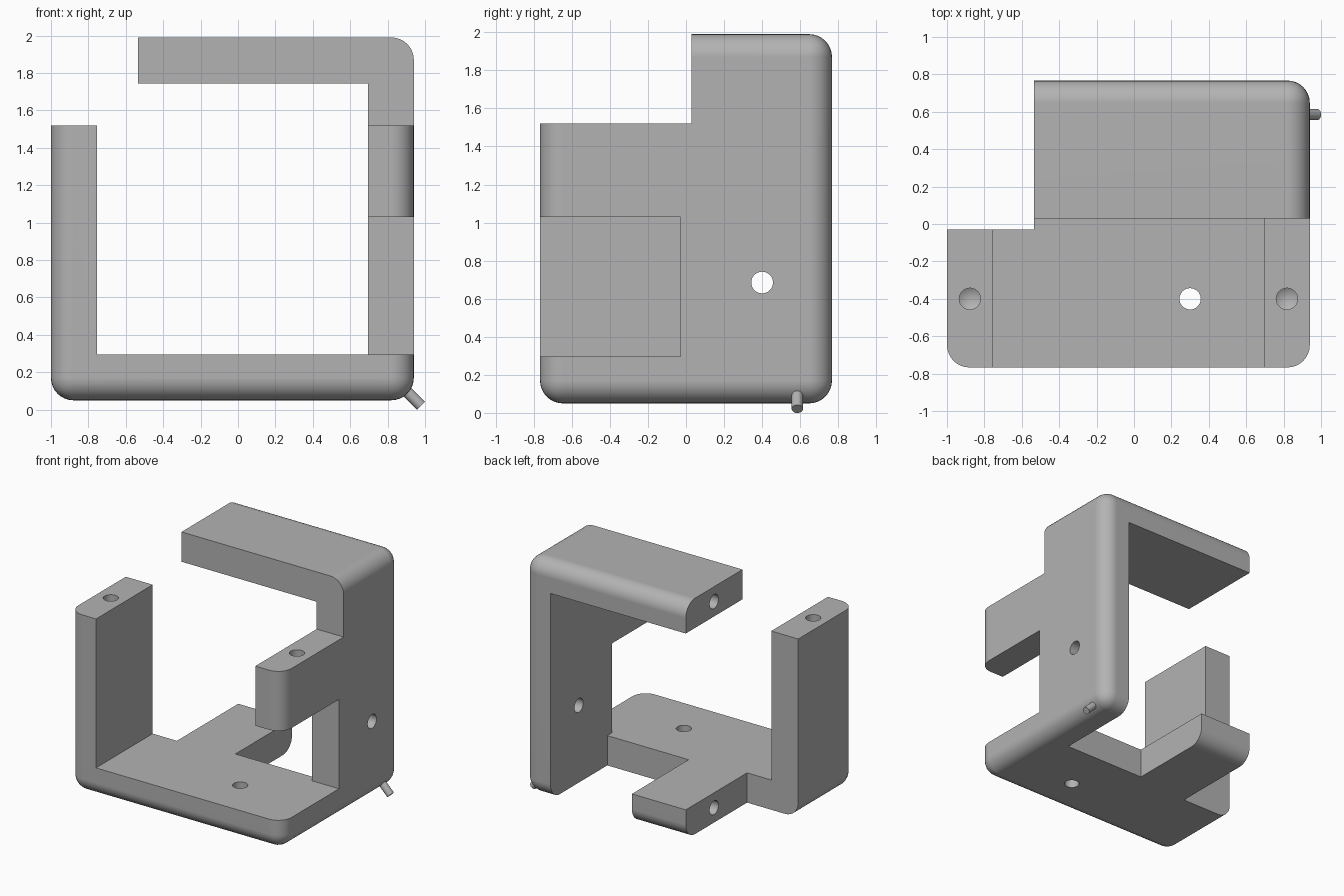
import bpy
import math
from mathutils import Vector

cube = bpy.data.objects.get("Cube")
if cube:
    bpy.data.objects.remove(cube, do_unlink=True)

grey = bpy.data.materials.new("plain grey")
grey.use_nodes = True
grey.diffuse_color = (0.45, 0.45, 0.45, 1)
grey.node_tree.nodes["Principled BSDF"].inputs["Base Color"].default_value = (0.45, 0.45, 0.45, 1)

# Outer limits, inner wall faces and shared measures
X0, X1, Y0, Y1, Z0, Z1 = -1.0, 0.94, -0.767, 0.767, 0.05, 1.99
WALL, ROUND, HOLE_R, GAP = 0.245, 0.12, 0.057, 0.03
LEDGE, SHELF, MID = -0.535, 1.52, 1.03
FAR = 2.5


def box(name, xs, ys, zs):
    lo, hi = Vector((xs[0], ys[0], zs[0])), Vector((xs[1], ys[1], zs[1]))
    bpy.ops.mesh.primitive_cube_add(size=1, location=(lo + hi) / 2)
    ob = bpy.context.object
    ob.name = name
    ob.scale = hi - lo
    bpy.ops.object.transform_apply(location=True, rotation=True, scale=True)
    return ob


def rod(name, start, end, radius, tip=None, sides=32):
    """Cylinder (or cone when tip is given) between two points."""
    a, b = Vector(start), Vector(end)
    bpy.ops.mesh.primitive_cone_add(vertices=sides, radius1=radius,
                                    radius2=radius if tip is None else tip,
                                    depth=(b - a).length, location=(a + b) / 2)
    ob = bpy.context.object
    ob.name = name
    ob.rotation_mode = 'QUATERNION'
    ob.rotation_quaternion = (b - a).to_track_quat('Z', 'Y')
    bpy.ops.object.transform_apply(location=True, rotation=True, scale=True)
    return ob


def apply(ob, kind, **settings):
    mod = ob.modifiers.new(kind.title(), kind)
    for key, value in settings.items():
        setattr(mod, key, value)
    bpy.context.view_layer.objects.active = ob
    bpy.ops.object.modifier_apply(modifier=mod.name)


def carve(target, cutter):
    apply(target, 'BOOLEAN', operation='DIFFERENCE', solver='EXACT', object=cutter)
    bpy.data.objects.remove(cutter, do_unlink=True)


def drill(target, mouth, direction, depth=0.25):
    """Blind hole with a conical bottom."""
    m, d = Vector(mouth), Vector(direction)
    profile = rod("drill", m - d * 0.1, m + d * depth, HOLE_R)
    point = rod("drill_tip", m + d * depth, m + d * (depth + 0.035), HOLE_R, tip=0)
    carve(target, profile)
    carve(target, point)


# Rounded block that is carved into the bracket frame
frame = box("frame", (X0, X1), (Y0, Y1), (Z0, Z1))
apply(frame, 'BEVEL', width=ROUND, segments=8, limit_method='NONE')

left_in, right_in = X0 + WALL, X1 - WALL
floor_top, roof_under = Z0 + WALL, Z1 - WALL
arm_side = -0.045
cuts = [
    ((left_in, right_in), (-FAR, FAR), (floor_top, roof_under)),  # tunnel
    ((-FAR, FAR), (-FAR, GAP), (SHELF, FAR)),                     # above the posts
    ((-FAR, LEDGE), (-GAP, FAR), (-FAR, FAR)),                    # behind the post
    ((-FAR, LEDGE), (-FAR, FAR), (SHELF, FAR)),                   # beside the roof
    ((arm_side, right_in), (GAP, FAR), (-FAR, MID)),              # floor notch
    ((right_in - 0.1, FAR), (-FAR, -GAP), (floor_top, MID)),      # side window
]
for xs, ys, zs in cuts:
    carve(frame, box("cutter", xs, ys, zs))

# Through holes in the floor and the tall wall
carve(frame, rod("drill", (0.3, -0.4, -0.2), (0.3, -0.4, 0.6), HOLE_R))
carve(frame, rod("drill", (0.5, 0.4, 0.685), (1.2, 0.4, 0.685), HOLE_R))

# Blind holes in the free ends
half = WALL / 2
drill(frame, (X0 + half, -0.4, SHELF), (0, 0, -1))
drill(frame, (X1 - half, -0.4, SHELF), (0, 0, -1))
drill(frame, (LEDGE, 0.4, Z1 - half), (1, 0, 0))
drill(frame, (LEDGE, 0.4, Z0 + half), (1, 0, 0))

# Small peg on the lower corner
peg = rod("corner_peg", (0.88, 0.585, 0.12), (0.979, 0.585, 0.021), 0.03, sides=24)

for ob in (frame, peg):
    ob.data.materials.clear()
    ob.data.materials.append(grey)
    for poly in ob.data.polygons:
        poly.material_index = 0
    bpy.ops.object.select_all(action='DESELECT')
    ob.select_set(True)
    bpy.context.view_layer.objects.active = ob
    bpy.ops.object.shade_smooth_by_angle(angle=math.radians(25))
    normals = ob.modifiers.new("Face normals", 'WEIGHTED_NORMAL')
    normals.keep_sharp = True
